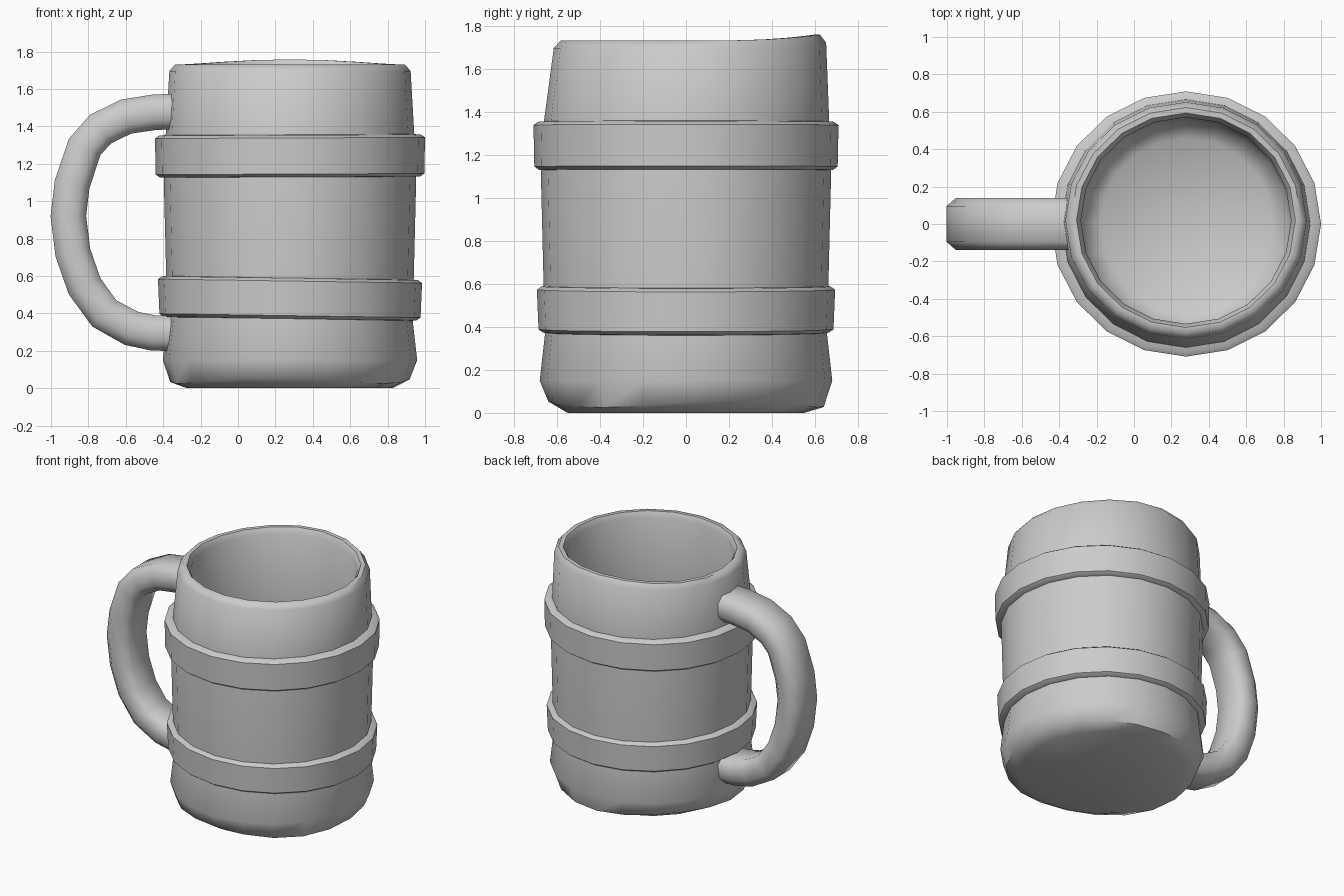
import bpy, bmesh, math
from mathutils import Vector

if "Cube" in bpy.data.objects:
    bpy.data.objects.remove(bpy.data.objects["Cube"])

CX = 0.278      # axis of the mug
SIDES = 20


def finish(bm, name, angle):
    bmesh.ops.recalc_face_normals(bm, faces=bm.faces)
    me = bpy.data.meshes.new(name)
    bm.to_mesh(me)
    bm.free()
    ob = bpy.data.objects.new(name, me)
    bpy.context.collection.objects.link(ob)
    bpy.ops.object.select_all(action='DESELECT')
    ob.select_set(True)
    bpy.context.view_layer.objects.active = ob
    bpy.ops.object.shade_smooth_by_angle(angle=math.radians(angle))
    return ob


def bridge(bm, rings):
    for a, b in zip(rings, rings[1:]):
        n = len(a)
        for i in range(n):
            j = (i + 1) % n
            bm.faces.new((a[i], a[j], b[j], b[i]))


def lathe(name, profile, warp, closed=False, angle=50):
    bm = bmesh.new()
    rings = []
    for r, z in profile:
        ring = []
        for i in range(SIDES):
            a = math.tau * i / SIDES
            x, y, h = warp(r * math.cos(a), r * math.sin(a), z, a)
            ring.append(bm.verts.new((x + CX, y, h)))
        rings.append(ring)
    if closed:
        bridge(bm, rings + rings[:1])
    else:
        bridge(bm, rings)
        bm.faces.new(rings[0])
        bm.faces.new(rings[-1])
    return finish(bm, name, angle)


# Mug body: outer wall, rounded rim, inner wall and floor, slightly hand-made
def body_warp(x, y, z, a):
    if z > 1.3:
        t = (z - 1.3) / 0.43
        y = y * (1 - 0.02 * t) + 0.02 * t
        z += 0.028 * t * max(0.0, math.sin(a)) ** 3
    elif 0.02 < z < 0.1:
        z += 0.015 * math.sin(3 * a + 0.5)
    return x, y, z


lathe("mug_body", [
    (0.55, 0.0), (0.64, 0.04), (0.68, 0.15), (0.655, 0.37), (0.662, 0.60),
    (0.675, 1.13), (0.665, 1.35), (0.645, 1.695), (0.615, 1.73),
    (0.585, 1.73), (0.562, 1.69), (0.575, 1.2), (0.575, 0.4),
    (0.55, 0.2), (0.46, 0.13)], body_warp)


# Two hoops round the body; the lower one sits a little tilted
def hoop(name, z0, z1, r0, r1, tilt):
    lathe(name, [(0.64, z0 - 0.005), (r0 - 0.022, z0), (r0, z0 + 0.015),
                 (r1, z1 - 0.015), (r1 - 0.022, z1), (0.64, z1 + 0.005)],
          lambda x, y, z, a: (x, y * 0.982, z + tilt * x), closed=True)


hoop("upper_hoop", 1.13, 1.353, 0.718, 0.722, 0.004)
hoop("lower_hoop", 0.373, 0.588, 0.698, 0.706, -0.015)

# Handle: chamfered section swept along a C-shaped path
path = [Vector((x, 0, z)) for x, z in [
    (-0.33, 1.48), (-0.45, 1.475), (-0.60, 1.452), (-0.735, 1.385),
    (-0.82, 1.29), (-0.887, 1.09), (-0.907, 0.92), (-0.883, 0.725),
    (-0.82, 0.545), (-0.715, 0.40), (-0.57, 0.32), (-0.45, 0.295),
    (-0.33, 0.295)]]
section = [(0.095, 0.095), (0.045, 0.14), (-0.045, 0.14), (-0.095, 0.095),
           (-0.095, -0.095), (-0.045, -0.14), (0.045, -0.14), (0.095, -0.095)]
bm = bmesh.new()
rings = []
for i, p in enumerate(path):
    t = (path[min(i + 1, len(path) - 1)] - path[max(i - 1, 0)]).normalized()
    n = Vector((-t.z, 0, t.x))
    rings.append([bm.verts.new(p + n * u + Vector((0, v, 0))) for u, v in section])
bridge(bm, rings)
bm.faces.new(rings[0])
bm.faces.new(rings[-1])
finish(bm, "handle", 60)
